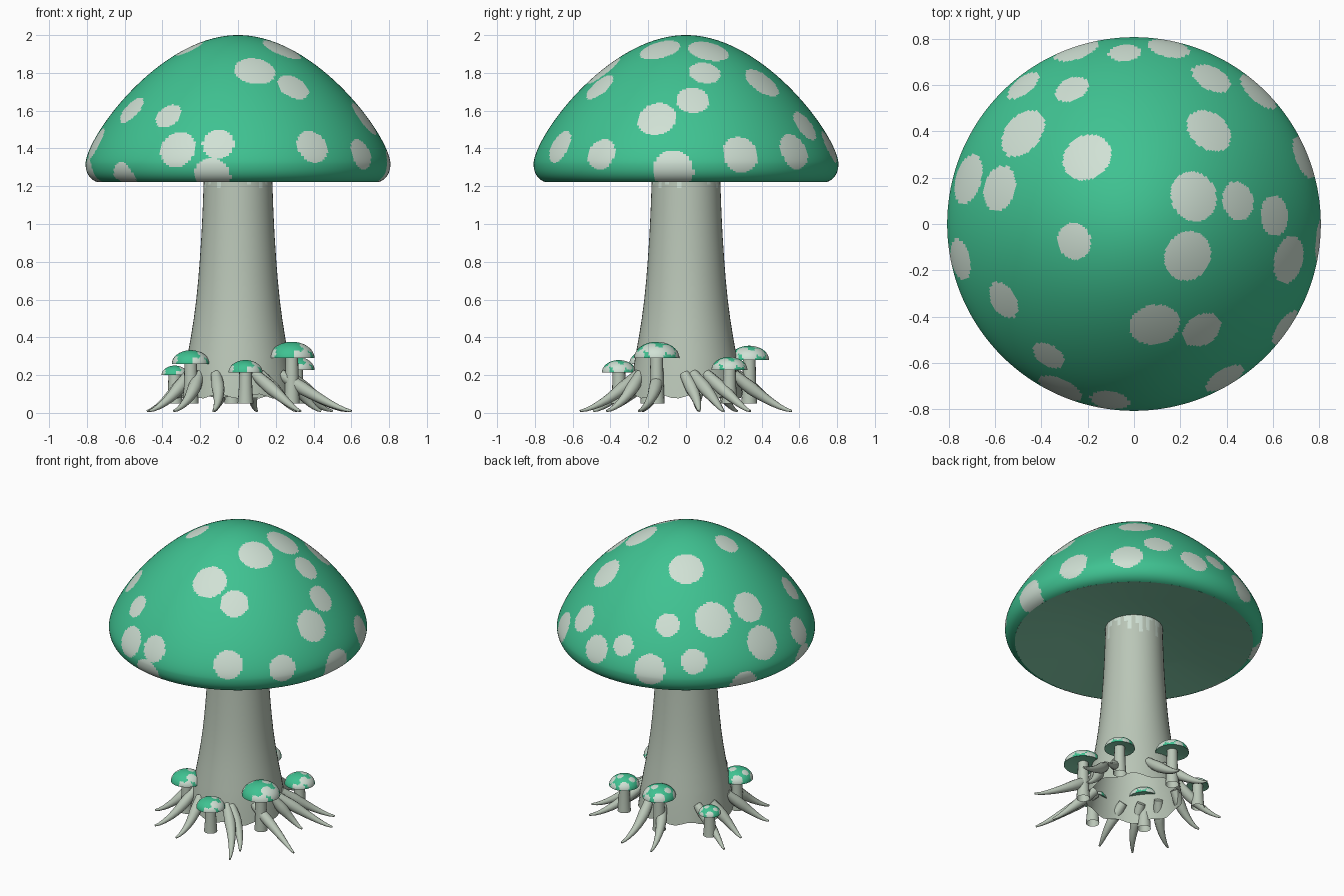
import bpy, bmesh, math
from mathutils import Vector
from mathutils.geometry import interpolate_bezier

if "Cube" in bpy.data.objects:
    bpy.data.objects.remove(bpy.data.objects["Cube"])


def material(name, rgb):
    m = bpy.data.materials.new(name)
    m.diffuse_color = (*rgb, 1)
    m.use_nodes = True
    m.node_tree.nodes["Principled BSDF"].inputs["Base Color"].default_value = m.diffuse_color
    return m


GREEN = material("cap green", (0.05, 0.54, 0.285))
PALE = material("pale spots", (0.63, 0.75, 0.66))
STALK = material("stalk grey", (0.49, 0.565, 0.475))
UNDER = material("mint underside", (0.23, 0.60, 0.40))


def lathe(name, profile, segments, mats, rule=None, center=(0, 0, 0), shift=None):
    """Revolve (radius, z) points, colouring faces by rule(face centre)."""
    bm = bmesh.new()
    rings = []
    for r, z in profile:
        if r < 1e-5:
            rings.append([bm.verts.new((0, 0, z))] * segments)
        else:
            rings.append([bm.verts.new((r * math.cos(a), r * math.sin(a), z))
                          for a in (2 * math.pi * i / segments for i in range(segments))])
    for low, high in zip(rings, rings[1:]):
        for i in range(segments):
            j = (i + 1) % segments
            corners = list(dict.fromkeys((low[i], low[j], high[j], high[i])))
            bm.faces.new(corners)
    if rule:
        for f in bm.faces:
            f.material_index = rule(f.calc_center_median())
    if shift:
        for v in bm.verts:
            v.co.z += shift(v.co)
    mesh = bpy.data.meshes.new(name)
    bm.to_mesh(mesh)
    bm.free()
    for m in mats:
        mesh.materials.append(m)
    obj = bpy.data.objects.new(name, mesh)
    obj.location = center
    bpy.context.collection.objects.link(obj)
    smooth(obj)
    return obj


def smooth(obj):
    bpy.ops.object.select_all(action='DESELECT')
    obj.select_set(True)
    bpy.context.view_layer.objects.active = obj
    bpy.ops.object.shade_smooth_by_angle(angle=math.radians(40))


def bezier(a, b, c, d, n):
    pts = interpolate_bezier(*(Vector((r, 0, z)) for r, z in (a, b, c, d)), n)
    return [(p.x, p.z) for p in pts]


# Large cap: hollowed underside, rounded rim, domed top
rim = bezier((0.745, 1.222), (0.785, 1.235), (0.807, 1.27), (0.807, 1.32), 18)
dome = bezier((0.807, 1.32), (0.80, 1.47), (0.41, 2.0), (0, 2.0), 120)
dome[-1] = (0, 2.0)


def on_dome(x, y):
    """Put a plan position on the dome surface."""
    rad = min(math.hypot(x, y), 0.803)
    k = min(range(len(dome)), key=lambda i: abs(dome[i][0] - rad))
    return Vector((x, y, dome[k][1]))


# Spots on the dome: x, y, radius
dome_spots = [
    (-.25, .755, .10), (-.04, .74, .07), (.15, .765, .09), (-.48, .60, .08),
    (-.27, .585, .075), (.335, .63, .09), (.54, .575, .10), (-.485, .395, .115),
    (-.205, .29, .11), (.325, .405, .105), (-.72, .195, .11), (-.585, .155, .10),
    (.26, .12, .11), (.45, .10, .085), (.61, .035, .088), (.67, -.155, .105),
    (-.26, -.075, .08), (.235, -.14, .11), (-.755, -.155, .09), (-.565, -.33, .085),
    (.09, -.44, .11), (.295, -.46, .09), (-.37, -.57, .075), (-.32, -.715, .10),
    (-.105, -.765, .085), (.395, -.67, .092), (.655, -.45, .085), (.74, .29, .10)]
spots = [(on_dome(x, y), r) for x, y, r in dome_spots]
# Spots tucked along the rim: angle, height, radius
for deg, z, r in ((260, 1.25, .10), (220, 1.25, .08), (190, 1.25, .10),
                  (152, 1.25, .09), (355, 1.28, .11)):
    a = math.radians(deg)
    spots.append((Vector((.79 * math.cos(a), .79 * math.sin(a), z)), r))


def cap_rule(c):
    return 1 if any((c - p).length < r for p, r in spots) else 0


lathe("large_cap", rim + dome[1:], 320, (GREEN, PALE), cap_rule)
lathe("cap_underside", [(0, 1.315), (.18, 1.31), (.45, 1.27), (.745, 1.222)], 96, (UNDER,))


# Stalk: hollow flared foot with a wavy hem, pale streaks under the cap
def stalk_rule(c):
    k = int((math.atan2(c.y, c.x) + math.pi) / (2 * math.pi) * 48)
    return 1 if c.z > 1.285 - 0.022 * ((k * 7) % 5) and k % 3 else 0


def hem(p):
    return .012 * math.sin(9 * math.atan2(p.y, p.x)) if p.z < .1 else 0


stalk_profile = [(.30, .088), (.285, .2), (.268, .3), (.25, .4), (.234, .5),
                 (.221, .6), (.211, .7), (.203, .8), (.193, .95), (.186, 1.1), (.183, 1.19),
                 (.182, 1.21), (.181, 1.23), (.181, 1.25), (.18, 1.27), (.18, 1.29), (.18, 1.312)]
lathe("stalk", stalk_profile, 48, (STALK, PALE), stalk_rule, shift=hem)

# Roots: tapered tentacles curling down to the ground, given by tip x, y
tips = [(.33, -.56), (.31, -.42), (.60, -.25), (.58, .20), (.44, .07), (.50, .34),
        (.10, .56), (-.125, .56), (-.48, .27), (-.47, .07), (-.47, -.23),
        (-.34, -.42), (-.13, -.49)]
curve = bpy.data.curves.new("roots", 'CURVE')
curve.dimensions = '3D'
curve.bevel_depth = 1.0
curve.bevel_resolution = 4
curve.use_fill_caps = True
for x, y in tips:
    tip = Vector((x, y, 0))
    out = tip.normalized()
    side = Vector((-out.y, out.x, 0))
    start = out * .265 - side * .05
    spline = curve.splines.new('POLY')
    spline.points.add(10)
    for i, pt in enumerate(spline.points):
        t = i / 10
        p = start.lerp(tip, t) + side * (.02 * math.sin(math.pi * t))
        p.z = .01 + .195 * (1 - t) ** 1.4
        pt.co = (*p, 1)
        pt.radius = .006 + .029 * min(1, (1 - t) * 1.4) * (.75 + .25 * min(1, t * 4))
roots = bpy.data.objects.new("roots", curve)
bpy.context.collection.objects.link(roots)
bpy.ops.object.select_all(action='DESELECT')
roots.select_set(True)
bpy.context.view_layer.objects.active = roots
bpy.ops.object.convert(target='MESH')
roots = bpy.context.object
roots.data.materials.clear()
roots.data.materials.append(STALK)
smooth(roots)

# Small mushrooms around the foot: x, y, height of cap rim, cap radius
sprouts = [(.04, -.355, .215, .09), (.285, -.155, .29, .12), (.31, .23, .228, .095),
           (-.25, -.20, .26, .10), (-.335, .22, .20, .07), (-.03, .335, .28, .105)]
# Blotches shared by every small cap: angle, elevation, size relative to cap
blotches = [(0, 18, .36), (42, 35, .32), (-30, 45, .30), (75, 8, .28), (-52, 8, .30),
            (125, 22, .34), (180, 50, .24), (205, 12, .30), (285, 12, .20), (60, 72, .24)]
for n, (x, y, z, R) in enumerate(sprouts):
    H = .72 * R
    blots = []
    for deg, elev, s in blotches:
        a, e = math.radians(deg), math.radians(elev)
        blots.append((Vector((R * math.cos(e) * math.cos(a),
                              R * math.cos(e) * math.sin(a), H * math.sin(e))), s * R))

    def sprout_rule(c):
        return 1 if any((c - b).length < s for b, s in blots) else 0

    shell = [(R * math.cos(t), H * math.sin(t)) for t in
             (math.pi / 2 * i / 20 for i in range(21))]
    shell[-1] = (0, H)
    lathe(f"small_cap_{n + 1}", shell, 64, (GREEN, PALE), sprout_rule, (x, y, z))
    lathe(f"small_cap_underside_{n + 1}", [(0, R * .14), (R * .6, R * .09), (R, 0)], 32,
          (UNDER,), None, (x, y, z))
    # Open tube stem
    lathe(f"small_stem_{n + 1}", [(.042, .05), (.036, z * .6), (.033, z + R * .15)],
          16, (STALK,), None, (x, y, 0))
